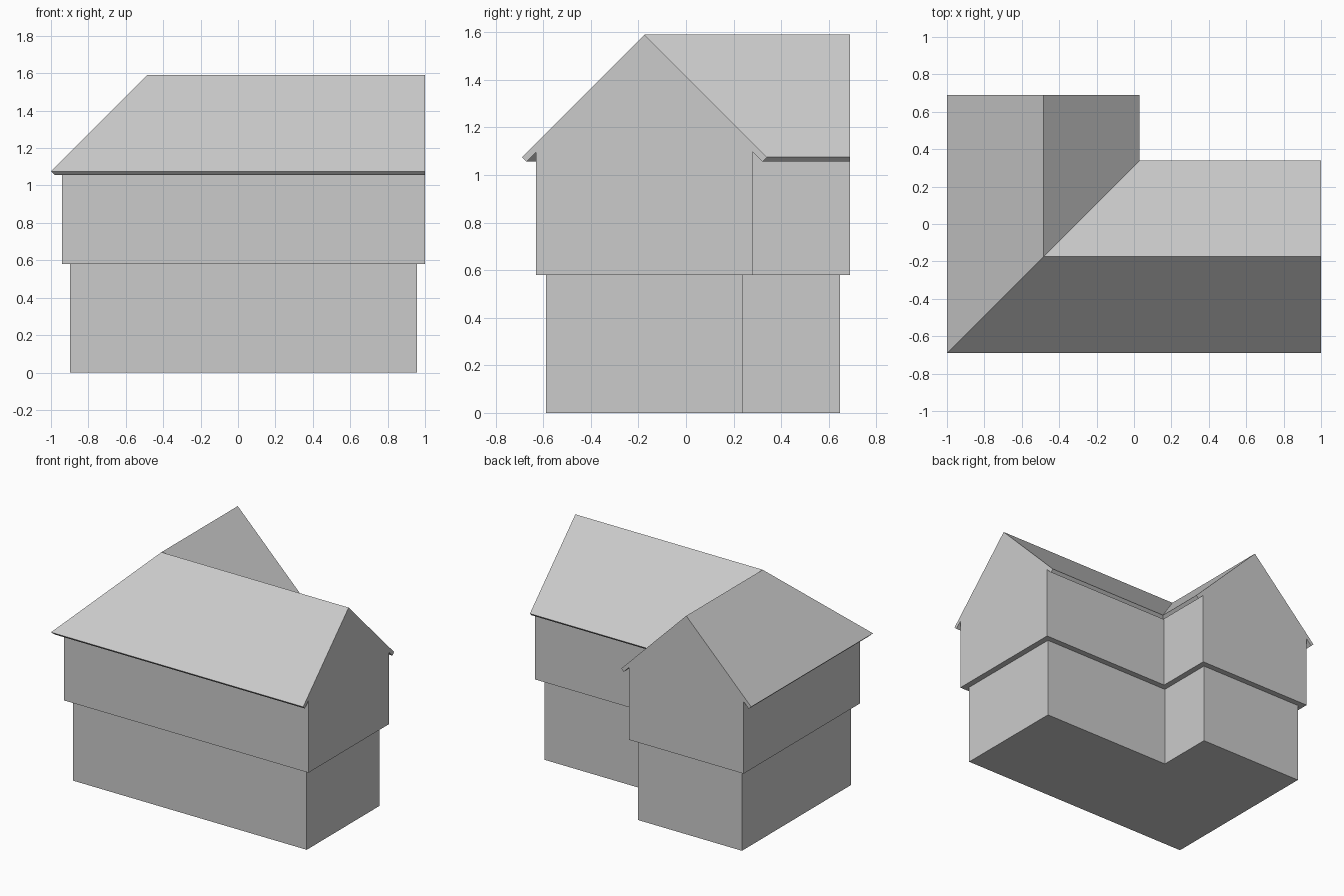
import bpy, bmesh

if "Cube" in bpy.data.objects:
    bpy.data.objects.remove(bpy.data.objects["Cube"])

# Corner of the L-shaped ridge line and the shared roof measures
CX, CY = -0.485, -0.175
RIDGE, EAVE, THICK = 1.59, 0.515, 0.038

grey = bpy.data.materials.new("plain grey")
grey.diffuse_color = (0.6, 0.6, 0.6, 1)
grey.use_nodes = True
grey.node_tree.nodes["Principled BSDF"].inputs["Base Color"].default_value = grey.diffuse_color


def sweep_l(name, half, x_end, y_end):
    """Sweep a symmetric profile along the L, mitred at the corner.
    half: (offset, z) points of the right half, from bottom to top."""
    left = [(-d, z) for d, z in reversed(half) if d > 0]
    profile = half + left
    bm = bmesh.new()
    rings = [
        [bm.verts.new((x_end, CY + d, z)) for d, z in profile],
        [bm.verts.new((CX + d, CY + d, z)) for d, z in profile],
        [bm.verts.new((CX + d, y_end, z)) for d, z in profile],
    ]
    n = len(profile)
    for a, b in zip(rings, rings[1:]):
        for i in range(n):
            j = (i + 1) % n
            bm.faces.new((a[i], a[j], b[j], b[i]))
    bm.faces.new(rings[0])
    bm.faces.new(rings[2])
    bmesh.ops.recalc_face_normals(bm, faces=bm.faces)
    mesh = bpy.data.meshes.new(name)
    bm.to_mesh(mesh)
    bm.free()
    mesh.materials.append(grey)
    obj = bpy.data.objects.new(name, mesh)
    bpy.context.collection.objects.link(obj)
    return obj


# Ground floor, set in from the storey above
sweep_l("ground_floor", [(0.413, 0), (0.413, 0.58)], 0.957, 0.648)

# Overhanging upper floor with flush gables and the thick-edged roof
wall, tip = 0.455, EAVE - THICK / 2
sweep_l("upper_floor_and_roof", [
    (wall, 0.58),
    (wall, RIDGE - wall - THICK),
    (tip, RIDGE - tip - THICK),
    (EAVE, RIDGE - EAVE),
    (0, RIDGE),
], 1.0, 0.69)
